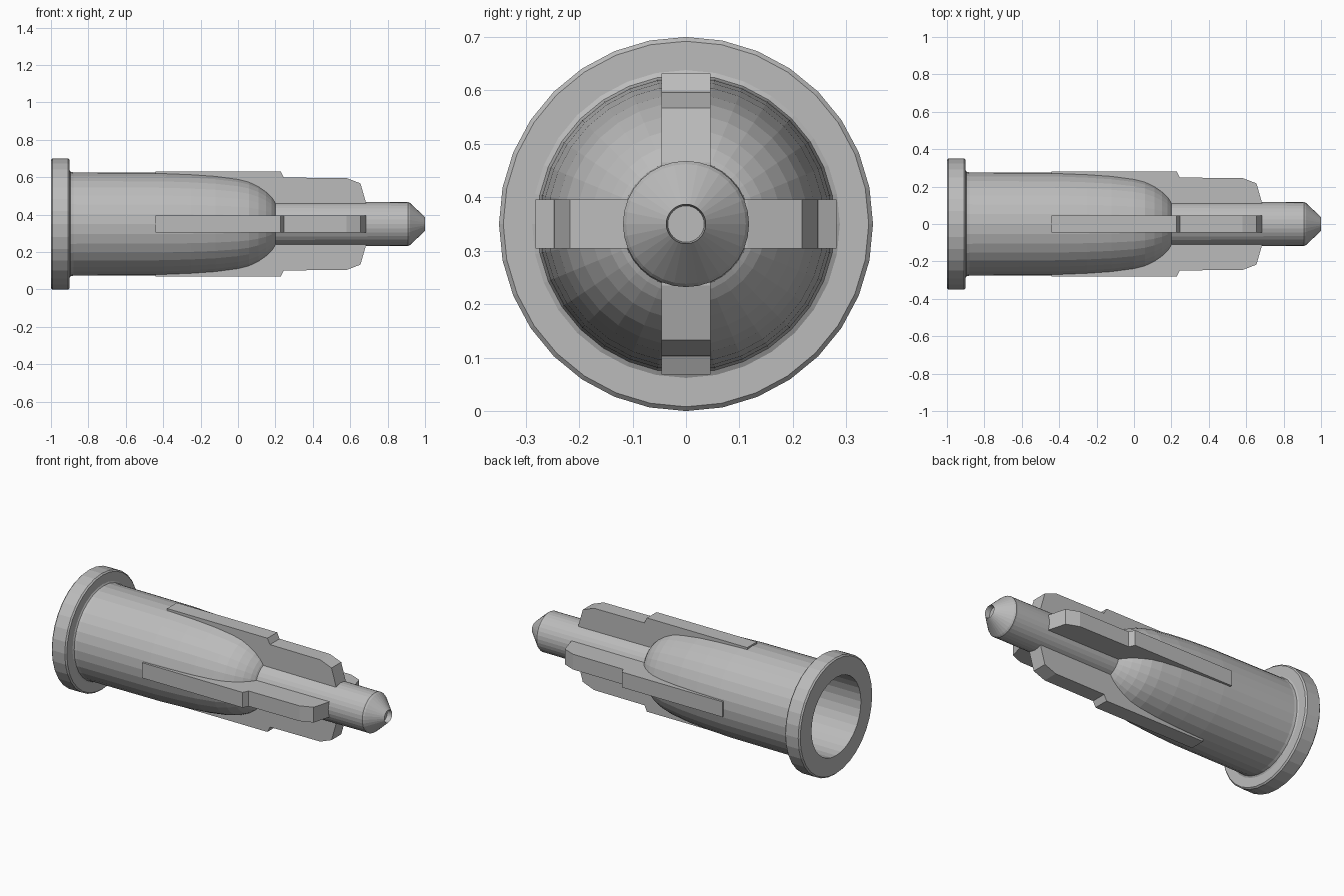
import bpy, bmesh, math

if "Cube" in bpy.data.objects:
    bpy.data.objects.remove(bpy.data.objects["Cube"])

AXIS_Z = 0.35
SIDES = 32

mat = bpy.data.materials.new("light grey plastic")
mat.diffuse_color = (0.5, 0.5, 0.5, 1)
mat.use_nodes = True
mat.node_tree.nodes["Principled BSDF"].inputs["Base Color"].default_value = mat.diffuse_color


def finish(bm, name):
    bmesh.ops.recalc_face_normals(bm, faces=bm.faces[:])
    me = bpy.data.meshes.new(name)
    bm.to_mesh(me)
    bm.free()
    me.materials.append(mat)
    ob = bpy.data.objects.new(name, me)
    ob.location.z = AXIS_Z
    bpy.context.collection.objects.link(ob)
    return ob


def lathe(name, profile):
    """Turn (x, radius) points about the x axis; radius 0 becomes a pole."""
    bm = bmesh.new()
    rings = []
    for x, r in profile:
        if r == 0:
            rings.append([bm.verts.new((x, 0, 0))] * SIDES)
        else:
            rings.append([bm.verts.new((x, r * math.sin(2 * math.pi * i / SIDES),
                                        r * math.cos(2 * math.pi * i / SIDES)))
                          for i in range(SIDES)])
    for a, b in zip(rings, rings[1:]):
        for i in range(SIDES):
            j = (i + 1) % SIDES
            quad = list(dict.fromkeys((a[i], a[j], b[j], b[i])))
            bm.faces.new(quad)
    return finish(bm, name)


# Hollow turned body: bore, flange, sleeve, dome, stem and pointed tip
bore = [(0.14, 0), (0.13, 0.06), (0.1, 0.12), (0.06, 0.16), (0.0, 0.195),
        (-0.12, 0.222), (-0.3, 0.233), (-1.0, 0.235)]
flange = [(-1.0, 0.342), (-0.992, 0.35), (-0.908, 0.35), (-0.9, 0.342),
          (-0.9, 0.288), (-0.895, 0.279)]
sleeve = [(-0.88, 0.276), (-0.4, 0.274), (-0.25, 0.268), (-0.12, 0.259),
          (0.0, 0.243), (0.06, 0.228), (0.11, 0.205), (0.15, 0.178),
          (0.18, 0.15), (0.195, 0.13), (0.2, 0.12)]
stem = [(0.9, 0.117), (0.91, 0.118), (0.92, 0.112), (1.0, 0.037),
        (0.97, 0.034), (0.97, 0)]
lathe("turned_body", bore + flange + sleeve + stem)

# Four stepped ribs, kept clear of the bore
rib_profile = [(-0.44, 0.25), (-0.44, 0.282), (0.228, 0.282), (0.245, 0.248),
               (0.58, 0.246), (0.655, 0.217), (0.684, 0.115), (0.684, 0.09),
               (0.2, 0.09), (0.1, 0.17), (0.0, 0.215), (-0.2, 0.245)]
HALF = 0.046
for k, name in enumerate(("top_rib", "front_rib", "bottom_rib", "back_rib")):
    bm = bmesh.new()
    face = bm.faces.new([bm.verts.new((x, -HALF, r)) for x, r in rib_profile])
    ext = bmesh.ops.extrude_face_region(bm, geom=[face])
    bmesh.ops.translate(bm, vec=(0, 2 * HALF, 0),
                        verts=[v for v in ext["geom"] if isinstance(v, bmesh.types.BMVert)])
    rib = finish(bm, name)
    rib.rotation_euler.x = k * math.pi / 2
